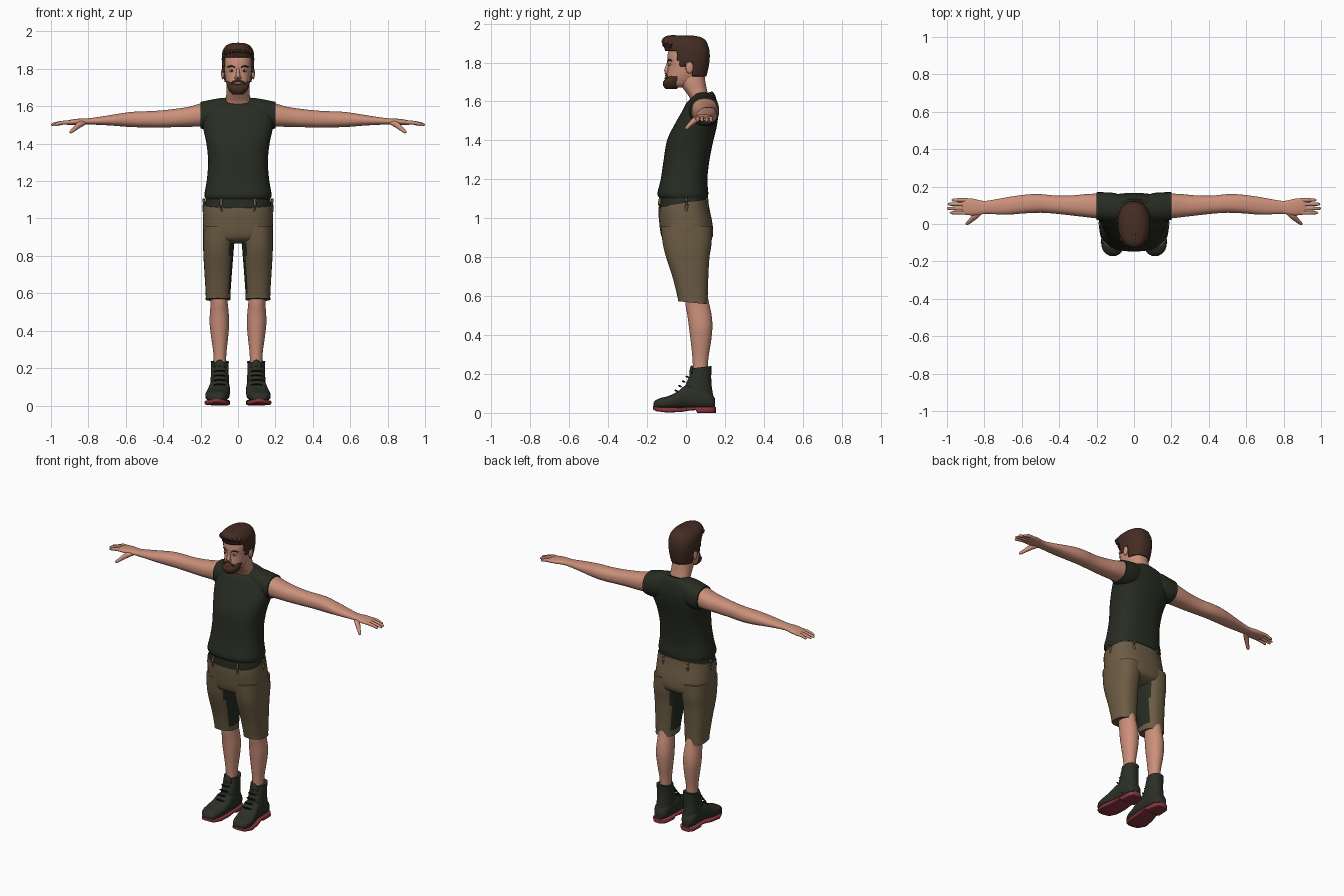
import bpy, bmesh, math
from mathutils import Vector


def material(name, r, g, b):
    m = bpy.data.materials.new(name)
    m.diffuse_color = (r, g, b, 1)
    return m


SKIN = material("skin", 0.60, 0.28, 0.195)
GREEN = material("dark green cloth", 0.021, 0.025, 0.016)
TAN = material("tan cloth", 0.150, 0.107, 0.058)
HAIR = material("brown hair", 0.058, 0.026, 0.017)
RED = material("red sole", 0.25, 0.035, 0.045)
BOOT = material("boot leather", 0.024, 0.029, 0.019)
DARK = material("near black", 0.009, 0.009, 0.008)
LIP = material("lip", 0.36, 0.13, 0.10)
WHITE = material("eye white", 0.55, 0.50, 0.46)


def finish(name, bm, mats, mirror=False, paint=None):
    """Turn a bmesh into a smooth object with sharp creases, optionally mirrored in x."""
    bmesh.ops.recalc_face_normals(bm, faces=bm.faces)
    for f in bm.faces:
        f.smooth = True
        if paint and paint(f):
            f.material_index = 1
    for e in bm.edges:
        if len(e.link_faces) == 2 and e.calc_face_angle() > math.radians(50):
            e.smooth = False
    me = bpy.data.meshes.new(name)
    bm.to_mesh(me)
    bm.free()
    for m in mats:
        me.materials.append(m)
    ob = bpy.data.objects.new(name, me)
    bpy.context.collection.objects.link(ob)
    if mirror:
        ob.modifiers.new("mirror", 'MIRROR')
    return ob


def spline(rows, k):
    """Catmull-Rom interpolation of equally long number rows."""
    out = []
    for i in range(len(rows) - 1):
        a, b, c, d = (rows[max(0, min(len(rows) - 1, j))] for j in range(i - 1, i + 3))
        for s in range(k):
            t = s / k
            out.append([0.5 * (2 * q + (r - p) * t + (2 * p - 5 * q + 4 * r - w) * t * t
                               + (3 * q - p - 3 * r + w) * t ** 3)
                        for p, q, r, w in zip(a, b, c, d)])
    return out + [list(rows[-1])]


def bridge(bm, rings):
    vs = [[bm.verts.new(p) for p in ring] for ring in rings]
    n = len(vs[0])
    for a, b in zip(vs, vs[1:]):
        for i in range(n):
            j = (i + 1) % n
            bm.faces.new((a[i], a[j], b[j], b[i]))
    bm.faces.new(vs[0][::-1])
    bm.faces.new(vs[-1])


def loft(name, axis, rows, mats, e=2.3, n=32, k=3, mirror=False, paint=None, keep=None):
    """Rows: position along axis, u0, u1, v0, v1, tilt.  Z: u=x v=y, X: u=y v=z, Y: u=x v=z."""
    rows = [tuple(r) + (0,) * (6 - len(r)) for r in rows]
    rings = []
    for t, u0, u1, v0, v1, tilt in spline(rows, k):
        ring = []
        for i in range(n):
            a = 2 * math.pi * (i + 0.5) / n
            c, s = math.cos(a), math.sin(a)
            u = (u0 + u1) / 2 + (u1 - u0) / 2 * math.copysign(abs(c) ** (2 / e), c)
            dv = (v1 - v0) / 2 * math.copysign(abs(s) ** (2 / e), s)
            v, w = (v0 + v1) / 2 + dv, t + tilt * dv
            ring.append({'Z': (u, v, w), 'X': (w, u, v), 'Y': (u, w, v)}[axis])
        rings.append(ring)
    bm = bmesh.new()
    bridge(bm, rings)
    if keep:
        bad = [f for f in bm.faces if not keep(f.calc_center_median())]
        bmesh.ops.delete(bm, geom=bad, context='FACES')
    return finish(name, bm, mats, mirror, paint)


def sym(rows):
    """Centred rows: z, half width, front y, back y, tilt."""
    return [(r[0], -r[1], r[1]) + tuple(r[2:]) for r in rows]


def tube(name, pts, mat, mirror=False, n=10, k=4):
    """Round tube through (x, y, z, radius) points."""
    p = spline(pts, k)
    rings = []
    for i, q in enumerate(p):
        d = Vector(p[min(i + 1, len(p) - 1)][:3]) - Vector(p[max(i - 1, 0)][:3])
        rot = d.to_track_quat('Z', 'Y')
        rings.append([Vector(q[:3]) + rot @ Vector((q[3] * math.cos(2 * math.pi * j / n),
                                                    q[3] * math.sin(2 * math.pi * j / n), 0))
                      for j in range(n)])
    bm = bmesh.new()
    bridge(bm, rings)
    return finish(name, bm, [mat], mirror)


def ball(name, loc, size, mat, mirror=False):
    bm = bmesh.new()
    bmesh.ops.create_uvsphere(bm, u_segments=16, v_segments=10, radius=1)
    for v in bm.verts:
        v.co = Vector(loc) + Vector(a * b for a, b in zip(v.co, size))
    return finish(name, bm, [mat], mirror)


# Head and neck
loft("head", 'Z', sym([
    (1.672, .025, -.085, -.02), (1.685, .045, -.097, .03), (1.71, .058, -.100, .06),
    (1.74, .067, -.097, .085), (1.78, .073, -.093, .10), (1.815, .077, -.096, .108),
    (1.85, .077, -.093, .108), (1.885, .070, -.08, .10), (1.91, .05, -.05, .08),
    (1.92, .02, -.02, .04)]), [SKIN])
loft("neck", 'Z', sym([
    (1.57, .080, .03, .13), (1.62, .068, .018, .118), (1.66, .063, -.01, .108),
    (1.70, .062, -.035, .10), (1.74, .058, -.04, .095)]), [SKIN])
tube("nose", [(0, -.088, 1.812, .006), (0, -.094, 1.785, .009), (0, -.101, 1.755, .013),
              (0, -.096, 1.744, .008)], SKIN)
ball("nostril", (.011, -.096, 1.751), (.008, .010, .007), SKIN, True)
ball("ear", (.081, .018, 1.775), (.009, .020, .031), SKIN, True)
ball("eye", (.033, -.080, 1.790), (.014, .012, .007), WHITE, True)
ball("pupil", (.033, -.088, 1.790), (.006, .005, .006), DARK, True)
tube("eyebrow", [(.016, -.094, 1.808, .003), (.036, -.088, 1.815, .005),
                 (.056, -.072, 1.809, .003)], HAIR, True)

# Hair shell trimmed along the hairline, with swept-back locks


def hairline(p):
    if p.y < -.05:
        return p.z > 1.862
    if p.y < .0:
        return p.z > 1.775 + max(0, -.025 - p.y) * 2.5
    return p.z > (1.80 if p.y < .035 else 1.725)


hair = loft("hair", 'Z', sym([
    (1.70, .062, -.07, .098), (1.74, .075, -.09, .108), (1.78, .082, -.10, .117),
    (1.82, .086, -.103, .122), (1.86, .087, -.107, .121), (1.89, .084, -.119, .113),
    (1.912, .074, -.125, .102), (1.930, .055, -.112, .078), (1.938, .03, -.08, .04)]),
    [HAIR], n=48, k=4, keep=hairline)
hair.modifiers.new("thickness", 'SOLIDIFY').thickness = .010
for i in range(7):
    x = -.06 + .02 * i
    dy, dz = 8 * x * x, 6 * x * x
    tube("hair_lock", [(x, -.098 + dy, 1.875, .006), (x * 1.05, -.114 + dy, 1.902 - dz / 2, .014),
                       (x * .9, -.088 + dy, 1.927 - dz, .013), (x * .8, -.01, 1.927 - dz, .009),
                       (x * .7, .04, 1.912 - dz, .004)], HAIR)

# Beard, moustache and mouth
loft("beard", 'Z', sym([
    (1.663, .028, -.104, -.05), (1.68, .046, -.117, -.03), (1.70, .056, -.118, -.02),
    (1.715, .060, -.106, -.012), (1.732, .062, -.085, -.012)]), [HAIR])
tube("moustache", [(.040, -.090, 1.712, .005), (.024, -.100, 1.730, .006), (0, -.101, 1.736, .006),
                   (-.024, -.100, 1.730, .006), (-.040, -.090, 1.712, .005)], HAIR)
tube("mouth", [(.022, -.099, 1.720, .002), (0, -.105, 1.720, .006), (-.022, -.099, 1.720, .002)], LIP)

# Sleeveless shirt
loft("shirt", 'Z', sym([
    (1.105, .174, -.138, .112), (1.13, .180, -.147, .115), (1.20, .168, -.13, .110),
    (1.30, .160, -.115, .121), (1.40, .169, -.098, .141), (1.48, .186, -.060, .160),
    (1.55, .190, -.020, .166), (1.59, .170, .0, .160), (1.618, .125, .012, .150, .2),
    (1.634, .078, .024, .134, .33)]), [GREEN], e=2.5, n=40)
loft("shirt_shoulder", 'X', [
    (.04, .03, .14, 1.50, 1.648), (.10, .01, .165, 1.48, 1.643), (.16, .014, .170, 1.472, 1.632),
    (.20, .022, .170, 1.482, 1.624)], [GREEN], mirror=True)

# Arms, fingers and thumbs
loft("arm", 'X', [
    (.17, .035, .165, 1.495, 1.615), (.20, .030, .163, 1.491, 1.615), (.26, .037, .160, 1.490, 1.598),
    (.33, .045, .153, 1.488, 1.587), (.42, .055, .152, 1.487, 1.577), (.50, .060, .160, 1.487, 1.573),
    (.58, .057, .157, 1.489, 1.569), (.68, .050, .143, 1.497, 1.553), (.78, .054, .125, 1.502, 1.538),
    (.82, .051, .126, 1.503, 1.535), (.86, .046, .135, 1.501, 1.533), (.90, .049, .138, 1.500, 1.527),
    (.92, .056, .134, 1.502, 1.521)], [SKIN], mirror=True)
for y, tip in ((.060, .985), (.083, 1.0), (.106, .996), (.128, .975)):
    tube("finger", [(.89, y, 1.514, .010), (.93, y, 1.513, .0105), (tip - .025, y, 1.507, .009),
                    (tip - .006, y, 1.502, .007), (tip, y, 1.501, .002)], SKIN, True)
tube("thumb", [(.815, .070, 1.514, .012), (.845, .045, 1.503, .016), (.872, .020, 1.481, .012),
               (.892, .003, 1.464, .009), (.898, -.003, 1.459, .003)], SKIN, True)

# Shorts: dark waistband, hips, legs with dark inner panels, belt loops
loft("waistband", 'Z', sym([(1.02, .180, -.136, .112), (1.07, .178, -.136, .110),
                            (1.12, .172, -.134, .108)]), [GREEN], e=2.5)
loft("shorts_hips", 'Z', sym([
    (1.078, .183, -.142, .114, .17), (1.04, .186, -.142, .120, .1), (.98, .187, -.138, .135),
    (.92, .186, -.130, .140), (.885, .165, -.112, .125), (.865, .09, -.06, .08)]),
    [TAN], e=2.5, n=40)
loft("shorts_leg", 'Z', [
    (.96, .004, .186, -.130, .134), (.87, .019, .187, -.120, .132), (.80, .025, .185, -.103, .121),
    (.70, .033, .179, -.070, .115), (.60, .040, .173, -.045, .112), (.566, .041, .173, -.040, .111, -.1)],
    [TAN, GREEN], e=2.5, mirror=True,
    paint=lambda f: f.normal.x < -.8 and .60 < f.calc_center_median().z < .86)
for x, y in ((.09, -.131), (.183, .0), (.09, .106)):
    tube("belt_loop", [(x, y, 1.035, .007), (x, y - (.006 if y < 0 else -.004), 1.07, .008),
                       (x, y, 1.105, .007)], TAN, True, n=8, k=2)

# Lower legs
loft("lower_leg", 'Z', [
    (.63, .060, .150, -.005, .105), (.55, .055, .147, -.002, .122), (.50, .050, .150, .007, .132),
    (.44, .047, .152, .015, .136), (.36, .053, .143, .025, .128), (.28, .062, .132, .033, .115),
    (.20, .064, .130, .037, .110)], [SKIN], e=2.1, mirror=True)

# Boots: shaft, foot, tongue, laces, sole
loft("boot_shaft", 'Z', [
    (.05, .050, .148, -.010, .146), (.10, .049, .148, -.015, .138), (.15, .049, .146, .0, .131),
    (.20, .050, .145, .022, .130), (.235, .049, .146, .030, .132, .12)], [BOOT], mirror=True)
loft("boot_foot", 'Y', [
    (-.168, .092, .130, .028, .048), (-.158, .074, .152, .022, .064), (-.13, .059, .171, .020, .077),
    (-.09, .050, .175, .020, .087), (-.04, .044, .165, .020, .112), (.0, .043, .155, .020, .142),
    (.06, .045, .151, .020, .140), (.12, .054, .145, .020, .115), (.148, .075, .128, .024, .075)],
    [BOOT], e=2.6, mirror=True)
ball("boot_tongue", (.098, .030, .205), (.028, .012, .040), BOOT, True)
for i in range(5):
    y, z = -.052 + .019 * i, .115 + .024 * i
    tube("lace", [(.070, y + .008, z - .004, .004), (.098, y - .003, z, .005),
                  (.128, y + .008, z - .004, .004)], DARK, True, n=6, k=2)
loft("boot_sole", 'Y', [
    (-.170, .094, .132, .018, .035), (-.15, .066, .160, .008, .031), (-.10, .049, .178, .002, .029),
    (-.03, .044, .168, .004, .029), (.02, .044, .156, .012, .030), (.05, .044, .153, .014, .030),
    (.058, .043, .153, .0, .030), (.13, .050, .150, .0, .030), (.153, .075, .130, .0, .030)],
    [RED], e=5, k=1, mirror=True)
